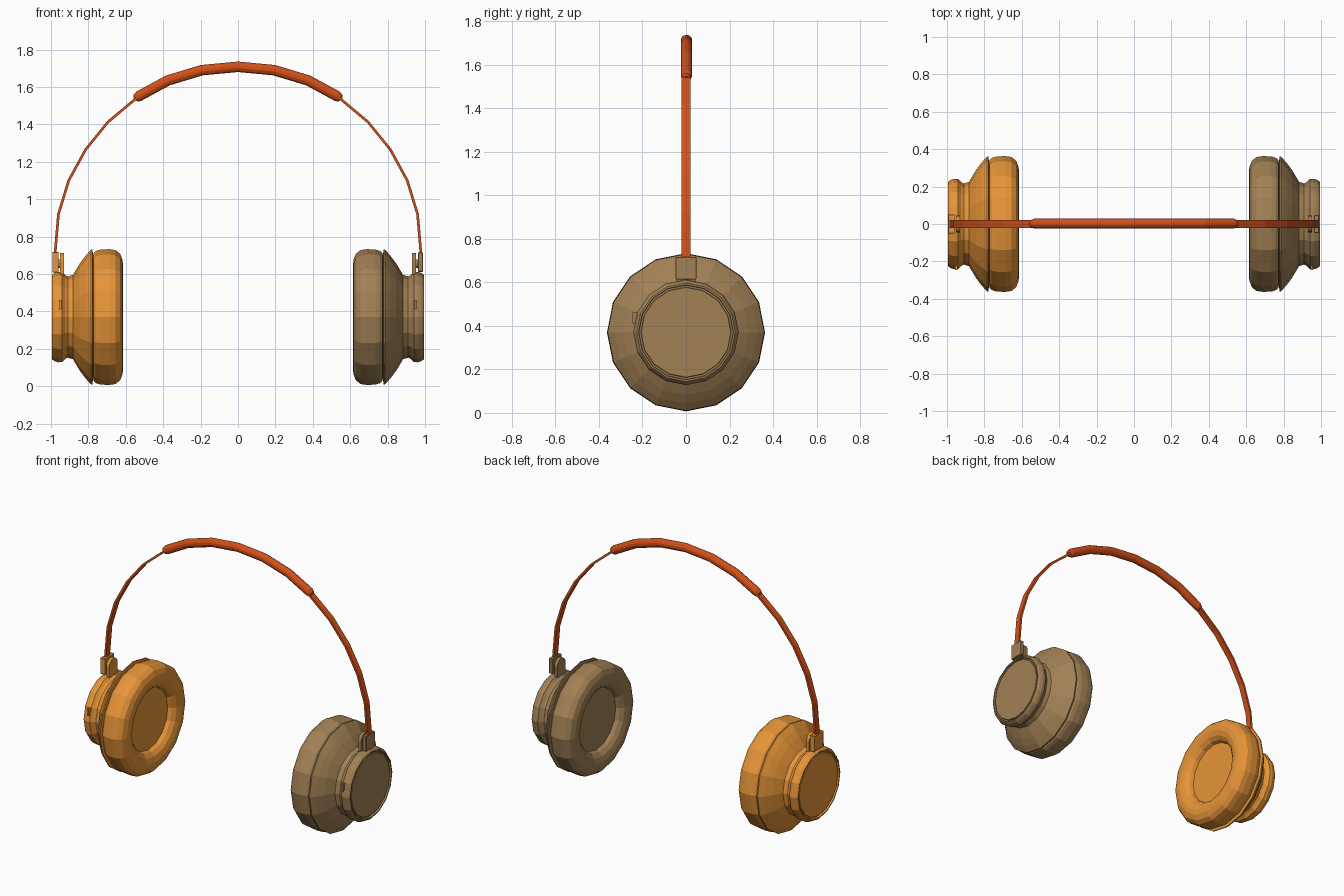
import bpy, bmesh
from math import sin, cos, pi
from mathutils import Vector

if "Cube" in bpy.data.objects:
    bpy.data.objects.remove(bpy.data.objects["Cube"])

CZ = 0.37      # height of the ear cup axis
SIDES = 16


def material(name, rgb):
    m = bpy.data.materials.new(name)
    m.diffuse_color = (*rgb, 1)
    m.use_nodes = True
    m.node_tree.nodes["Principled BSDF"].inputs["Base Color"].default_value = m.diffuse_color
    return m


orange = material("orange", (0.80, 0.30, 0.04))
brown = material("brown", (0.36, 0.22, 0.09))
red = material("red_orange", (0.65, 0.08, 0.01))


def finish(bm, name, mat):
    bmesh.ops.recalc_face_normals(bm, faces=bm.faces[:])
    me = bpy.data.meshes.new(name)
    bm.to_mesh(me)
    bm.free()
    me.materials.append(mat)
    ob = bpy.data.objects.new(name, me)
    bpy.context.collection.objects.link(ob)
    return ob


def skin(rings, name, mat):
    """Bridge a list of closed rings and cap both ends."""
    bm = bmesh.new()
    vs = [[bm.verts.new(p) for p in r] for r in rings]
    n = len(rings[0])
    for a, b in zip(vs, vs[1:]):
        for i in range(n):
            j = (i + 1) % n
            bm.faces.new((a[i], a[j], b[j], b[i]))
    bm.faces.new(vs[0])
    bm.faces.new(vs[-1])
    return finish(bm, name, mat)


def lathe(profile, side, name, mat, z=CZ, n=SIDES):
    """Turn (x, radius) points about an axis along x."""
    return skin([[(side * x, r * sin(2 * pi * i / n), z + r * cos(2 * pi * i / n))
                  for i in range(n)] for x, r in profile], name, mat)


def box(name, lo, hi, side, mat, bevel=0.0):
    bm = bmesh.new()
    bmesh.ops.create_cube(bm, size=1)
    for v in bm.verts:
        p = [lo[k] + (v.co[k] + 0.5) * (hi[k] - lo[k]) for k in range(3)]
        v.co = (side * p[0], p[1], p[2])
    if bevel:
        bmesh.ops.bevel(bm, geom=bm.edges[:], offset=bevel, segments=1, affect='EDGES')
    return finish(bm, name, mat)


def sweep(path, section, scales, name, mat):
    """Sweep a (y, outward) section along an (x, z) path."""
    rings = []
    for i, p in enumerate(path):
        a, b = path[max(i - 1, 0)], path[min(i + 1, len(path) - 1)]
        t = (Vector(b) - Vector(a)).normalized()
        nx, nz = -t.y, t.x
        s = scales[i]
        rings.append([(p[0] + nx * o * s, y * s, p[1] + nz * o * s) for y, o in section])
    return skin(rings, name, mat)


# Ear cups
cushion = [(0.668, 0.205), (0.645, 0.215), (0.625, 0.24), (0.615, 0.275),
           (0.617, 0.305), (0.63, 0.338), (0.655, 0.358), (0.69, 0.363),
           (0.735, 0.361), (0.758, 0.354), (0.772, 0.342), (0.776, 0.32)]
shell = [(0.774, 0.32), (0.778, 0.36), (0.786, 0.36), (0.815, 0.328), (0.845, 0.288),
         (0.868, 0.25), (0.882, 0.226), (0.91, 0.217), (0.925, 0.225), (0.94, 0.24),
         (0.96, 0.242), (0.98, 0.236), (0.994, 0.226), (0.994, 0.218),
         (0.982, 0.216), (0.982, 0.208), (0.99, 0.206)]

for side, label, mat in ((-1, "left", orange), (1, "right", brown)):
    lathe(cushion, side, label + "_ear_cushion", mat)
    lathe(shell, side, label + "_cup_shell", mat)

    # Small slider on the front of the cup
    box(label + "_button", (0.944, -0.246, 0.41), (0.956, -0.21, 0.46), side, mat)

    # Hinge: square outer block, round-topped inner tab, joining pin
    box(label + "_hinge_block", (0.962, -0.048, 0.612), (0.99, 0.048, 0.716), side, mat, 0.003)
    tab = [(-0.045, 0.595), (0.045, 0.595)]
    tab += [(0.045 * cos(pi * k / 8), 0.668 + 0.045 * sin(pi * k / 8)) for k in range(9)]
    skin([[(side * x, y, z) for y, z in tab] for x in (0.93, 0.951)], label + "_hinge_tab", mat)
    lathe([(0.945, 0.022), (0.97, 0.022)], side, label + "_hinge_pin", mat, z=0.655, n=12)

# Headband strip
half = [(0.979, 0.70), (0.96, 0.92), (0.905, 1.10), (0.815, 1.265), (0.695, 1.413),
        (0.535, 1.547), (0.375, 1.635), (0.193, 1.69)]
arc = [(-x, z) for x, z in half] + [(0, 1.708)] + half[::-1]
strip = [(-0.021, -0.007), (0.021, -0.007), (0.021, 0.007), (-0.021, 0.007)]
sweep(arc, strip, [1] * len(arc), "headband_strip", red)

# Headband padding with rounded ends
end = [(0.551, 1.535), (0.545, 1.540), (0.53, 1.551)]
pad_half = end + half[6:]
pad = [(-x, z) for x, z in pad_half] + [(0, 1.708)] + pad_half[::-1]
sc = [0.45, 0.8, 1, 1, 1]
oval = [(0.002 + 0.027 * cos(2 * pi * (k + 0.5) / 12), 0.029 * sin(2 * pi * (k + 0.5) / 12))
        for k in range(12)]
sweep(pad, oval, sc + [1] + sc[::-1], "headband_padding", red)
